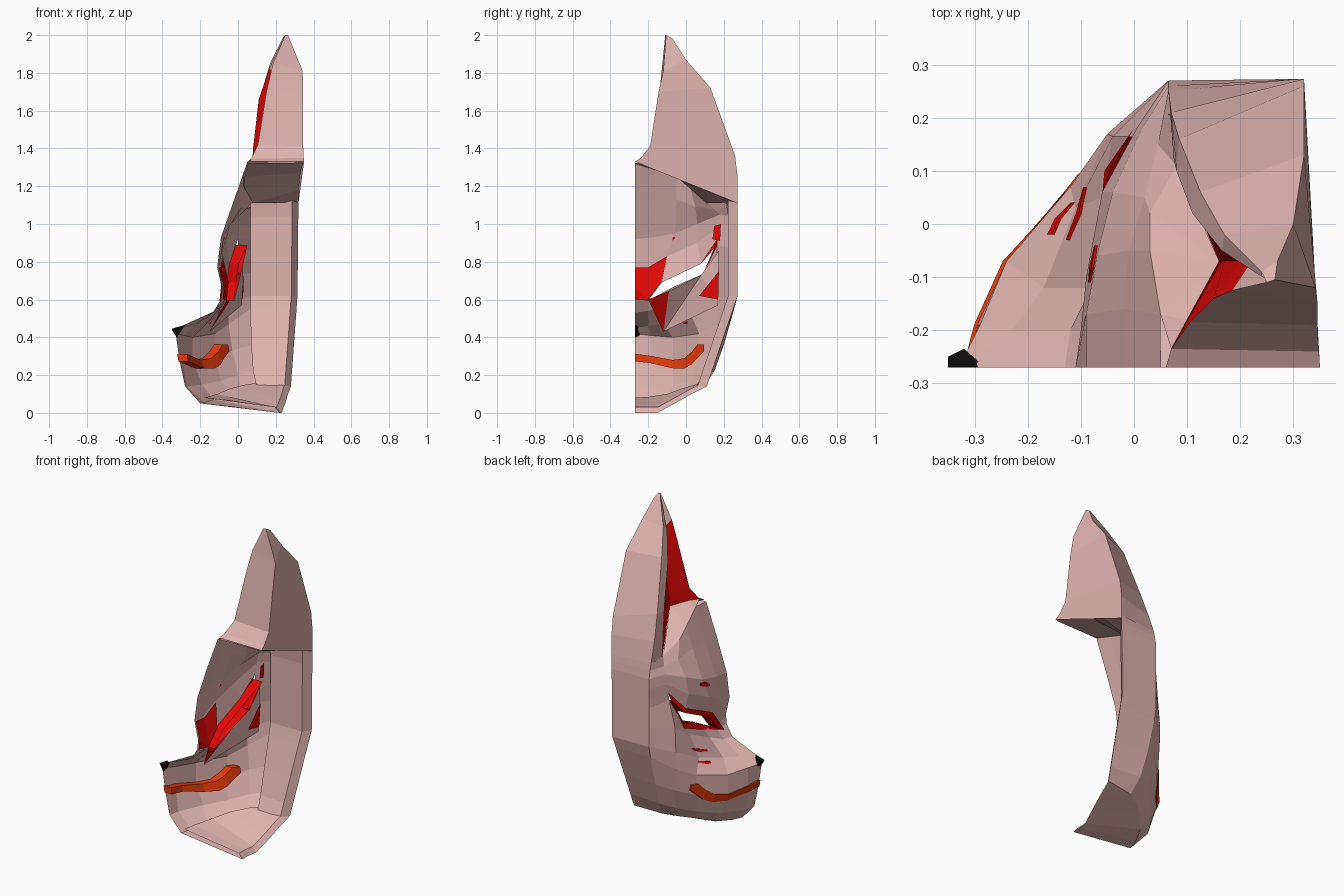
import bpy, bmesh
from mathutils import Vector as V
from mathutils.bvhtree import BVHTree

C = -0.27  # the cut plane (the mask is one half)


def mat(name, r, g, b):
    m = bpy.data.materials.new(name)
    m.diffuse_color = (r, g, b, 1)
    return m


PINK = mat("pale_pink", 0.74, 0.45, 0.42)
RED = mat("bright_red", 0.78, 0.002, 0.002)
ORANGE = mat("orange_red", 0.76, 0.042, 0.003)
BLACK = mat("black", 0.004, 0.004, 0.004)


def make(name, bm, m):
    bmesh.ops.remove_doubles(bm, verts=bm.verts, dist=0.0005)
    bmesh.ops.recalc_face_normals(bm, faces=bm.faces)
    me = bpy.data.meshes.new(name)
    bm.to_mesh(me)
    bm.free()
    me.materials.append(m)
    ob = bpy.data.objects.new(name, me)
    bpy.context.collection.objects.link(ob)
    return ob


def add_grid(bm, rows, skip=(), closed=False):
    """Quad patch through rows of points; skip holds (row, column) holes."""
    vs = [[bm.verts.new(p) for p in r] for r in rows]
    n = len(rows[0])
    for i in range(len(rows) - 1):
        for j in range(n if closed else n - 1):
            if (i, j) not in skip:
                k = (j + 1) % n
                bm.faces.new((vs[i][j], vs[i][k], vs[i + 1][k], vs[i + 1][j]))


def grid(name, rows, m, **kw):
    bm = bmesh.new()
    add_grid(bm, rows, **kw)
    return make(name, bm, m)


def panels(name, polys, m):
    bm = bmesh.new()
    for poly in polys:
        bm.faces.new([bm.verts.new(p) for p in poly])
    return make(name, bm, m)


def shift(pts, x, y, z):
    return [V(p) + V((x, y, z)) for p in pts]


# jaw, muzzle and cheek rows, from the chin up to the lower eyelid
jaw = [
    [(-.20, C, .05), (-.18, -.20, .055), (-.13, -.10, .07), (-.06, -.02, .10), (.02, .05, .12), (.10, .09, .13)],
    [(-.28, C, .14), (-.27, -.20, .14), (-.19, -.07, .15), (-.09, .03, .17), (0, .11, .20), (.08, .15, .22)],
    [(-.31, C, .28), (-.295, -.19, .28), (-.24, -.07, .28), (-.12, .06, .29), (-.03, .15, .33), (.07, .20, .36)],
    [(-.33, C, .42), (-.29, -.19, .41), (-.24, -.07, .40), (-.12, .07, .42), (-.05, .165, .47), (.065, .255, .55)],
    [(-.32, C, .45), (-.23, -.20, .46), (-.17, -.12, .47), (-.11, .03, .51), (-.05, .17, .58), (.065, .27, .62)],
    [(-.13, C, .53), (-.12, -.20, .54), (-.08, -.12, .57), (-.06, .05, .65), (-.04, .165, .73), (.065, .27, .74)],
    [(-.09, C, .60), (-.07, -.20, .595), (-.05, -.06, .67), (-.035, .09, .735), (0, .165, .89), (.065, .27, .86)],
]
# brow and forehead rows, from the upper eyelid to the ear base
brow = [
    [(-.085, C, .66), (-.07, -.20, .60), (-.06, -.13, .69), (-.045, .08, .79), (0, .165, .92), (.065, .27, .92)],
    [(-.11, C, .77), (-.10, -.20, .77), (-.09, -.10, .83), (-.06, .06, .90), (.005, .18, .99), (.065, .27, .98)],
    [(-.09, C, .92), (-.09, -.17, .93), (-.07, -.06, .95), (-.04, .06, 1.0), (.015, .18, 1.05), (.065, .27, 1.04)],
    [(-.02, C, 1.13), (-.02, -.16, 1.13), (-.01, -.05, 1.13), (.02, .05, 1.09), (.045, .15, 1.08), (.065, .26, 1.09)],
    [(.05, C, 1.32), (.05, -.17, 1.33), (.03, -.05, 1.26), (.03, .02, 1.20), (.08, .11, 1.12), (.065, .25, 1.13)],
]
n = len(jaw)
face = jaw + brow
eye_hole = {(n - 1, j) for j in (1, 2, 3)}
shell = grid("face_shell", face, PINK, skip=eye_hole)

# side wall from the cheek ridge to the back rim
RIM = [(.14, .28, .11), (.62, .315, .273), (1.13, .32, .273)]


def rim(z):
    z = min(max(z, .14), 1.13)
    for (z0, x0, y0), (z1, x1, y1) in zip(RIM, RIM[1:]):
        if z <= z1:
            t = (z - z0) / (z1 - z0)
            return V((x0 + t * (x1 - x0), y0 + t * (y1 - y0), z))


ridge = [V(r[-1]) for r in face]
back = [rim(p.z) for p in ridge]
grid("side_wall", [ridge, back, shift(back, -.033, -.05, 0), shift(ridge, 0, -.045, 0)], PINK)

# underside of the jaw, with its lining
floor_back = [(.22, C, 0), (.22, -.21, 0), (.23, -.15, 0), (.25, -.06, .05), (.265, .03, .10), (.28, .11, .14)]
grid("jaw_floor", [face[0], floor_back, shift(floor_back, -.025, 0, .03), shift(face[0], .02, 0, .03)], PINK)

# ear edges, from base to tip
inner_front = [(.06, C, 1.33), (.07, -.235, 1.345), (.105, -.185, 1.42), (.15, -.14, 1.70), (.185, -.125, 1.85), (.25, -.11, 2.0)]
inner_back = [(.35, C, 1.33), (.348, -.24, 1.35), (.345, -.19, 1.41), (.345, -.145, 1.70), (.342, -.12, 1.81), (.265, -.105, 2.0)]
outer_back = [(.32, .273, 1.11), (.32, .273, 1.25), (.32, .26, 1.36), (.32, .13, 1.72), (.30, .0, 1.87), (.27, -.07, 1.98)]
outer_front = [(.065, .25, 1.13), (.07, .21, 1.25), (.085, .16, 1.40), (.125, .06, 1.70), (.17, -.02, 1.85), (.24, -.09, 1.99)]
lip = [(.08, .12, 1.12), (.075, .12, 1.25), (.08, .10, 1.40), (.11, .02, 1.66), (.165, -.05, 1.82), (.242, -.10, 1.98)]
hollow = [(.16, -.07, 1.34), (.165, -.07, 1.37), (.17, -.07, 1.42), (.20, -.07, 1.65), (.215, -.08, 1.80), (.245, -.10, 1.97)]
grid("ear_outside", [inner_front, inner_back, outer_back, outer_front, lip], PINK)
grid("ear_inside", [r[:5] for r in (lip, hollow, inner_front)], RED)
grid("ear_front_tip", [r[4:] for r in (lip, hollow, inner_front)], PINK)
panels("ear_tip", [[inner_front[-1], inner_back[-1], outer_back[-1], outer_front[-1]]], PINK)

# floor of the ear opening, and the head roof beneath it
fan = [inner_front[1], (.10, -.18, 1.35)] + brow[-1][1:5]
panels("ear_floor", [(hollow[0], a, b) for a, b in zip(fan[1:], fan[2:])] + [fan[:3]], PINK)
grid("head_roof", [[(.05, C, 1.32), (.035, -.05, 1.25), (.035, .02, 1.19), (.08, .11, 1.11), (.065, .25, 1.115)],
                   [(.345, C, 1.325), (.33, -.05, 1.27), (.325, .02, 1.22), (.32, .11, 1.18), (.32, .27, 1.115)]], PINK)

# surface lookup for parts that follow the face
bm = bmesh.new()
bm.from_mesh(shell.data)
tree = BVHTree.FromBMesh(bm)
bm.free()


def on_face(y, z):
    hit = tree.ray_cast(V((-1, max(y, C + .0005), z)), V((1, 0, 0)))[0]
    return hit if hit else V((-.05, y, z))


def band(name, path, x0, x1, m):
    """Strip on the face through (y, z, half height), from x0 before to x1 behind the surface."""
    rows = []
    for y, z, h in path:
        lo, hi = on_face(y, z - h), on_face(y, z + h)
        lo.y = hi.y = y
        rows.append([lo + V((x0, 0, 0)), hi + V((x0, 0, 0)), hi + V((x1, 0, 0)), lo + V((x1, 0, 0))])
    bm = bmesh.new()
    add_grid(bm, rows, closed=True)
    for r in (rows[0], rows[-1]):
        bm.faces.new([bm.verts.new(p) for p in r])
    return make(name, bm, m)


# mouth with upturned corner
band("mouth", [(C, .293, .020), (-.19, .283, .019), (-.07, .258, .022), (-.01, .262, .027),
               (.03, .29, .033), (.06, .325, .037), (.095, .345, .018)], -.007, .045, ORANGE)

# painted marks on the brow and cheek
band("brow_mark", [(-.11, .90, .006), (-.08, .915, .014), (-.04, .925, .008)], -.006, -.001, RED)
band("upper_cheek_mark", [(-.03, .535, .004), (.02, .55, .009), (.07, .575, .004)], -.006, -.001, RED)
band("lower_cheek_mark", [(-.02, .475, .004), (.01, .48, .008), (.04, .49, .004)], -.006, -.001, RED)

# red eye surround: flange on the face, then the wall of the opening
low, up = [V(p) for p in jaw[-1][1:5]], [V(p) for p in brow[0][2:4]]
hole = low + up[::-1]
moves = [(-.035, -.015), (0, -.032), (.01, -.032), (.012, .05), (0, .03), (-.01, .03)]
flange = [on_face(p.y + dy, p.z + dz) + V((-.009, 0, 0)) for p, (dy, dz) in zip(hole, moves)]
grid("eye_surround", [flange, shift(hole, -.01, 0, 0), shift(hole, .05, 0, 0)], RED, closed=True)

# red lining behind the brow, and the socket panels under the eye
quads = [[face[i][j], face[i][j + 1], face[i + 1][j + 1], face[i + 1][j]] for i, j in ((n - 1, 0), (n, 0), (n, 1))]
panels("brow_lining", [shift(q, .009, 0, 0) for q in quads], RED)
apex, mid, end = (-.15, -.12, .43), (-.01, -.09, .645), (.0, .08, .73)
panels("socket_red", [[(-.06, -.20, .60), apex, mid],
                      [(.02, .07, .62), (.026, .17, .60), (.033, .174, .75)],
                      [(.05, .14, .92), (.05, .18, .91), (.05, .185, 1.0), (.05, .15, .99)]], RED)
panels("socket_pink", [[apex, (.02, .17, .57), end], [(.02, .17, .57), (.03, .175, .86), end],
                       [apex, end, mid]], PINK)

# nose tip
bm = bmesh.new()
for p in [(-.35, C, .445), (-.35, -.25, .44), (-.32, -.235, .455), (-.28, C, .465),
          (-.325, C, .40), (-.318, -.245, .41)]:
    bm.verts.new(p)
bmesh.ops.convex_hull(bm, input=bm.verts)
make("nose", bm, BLACK)
